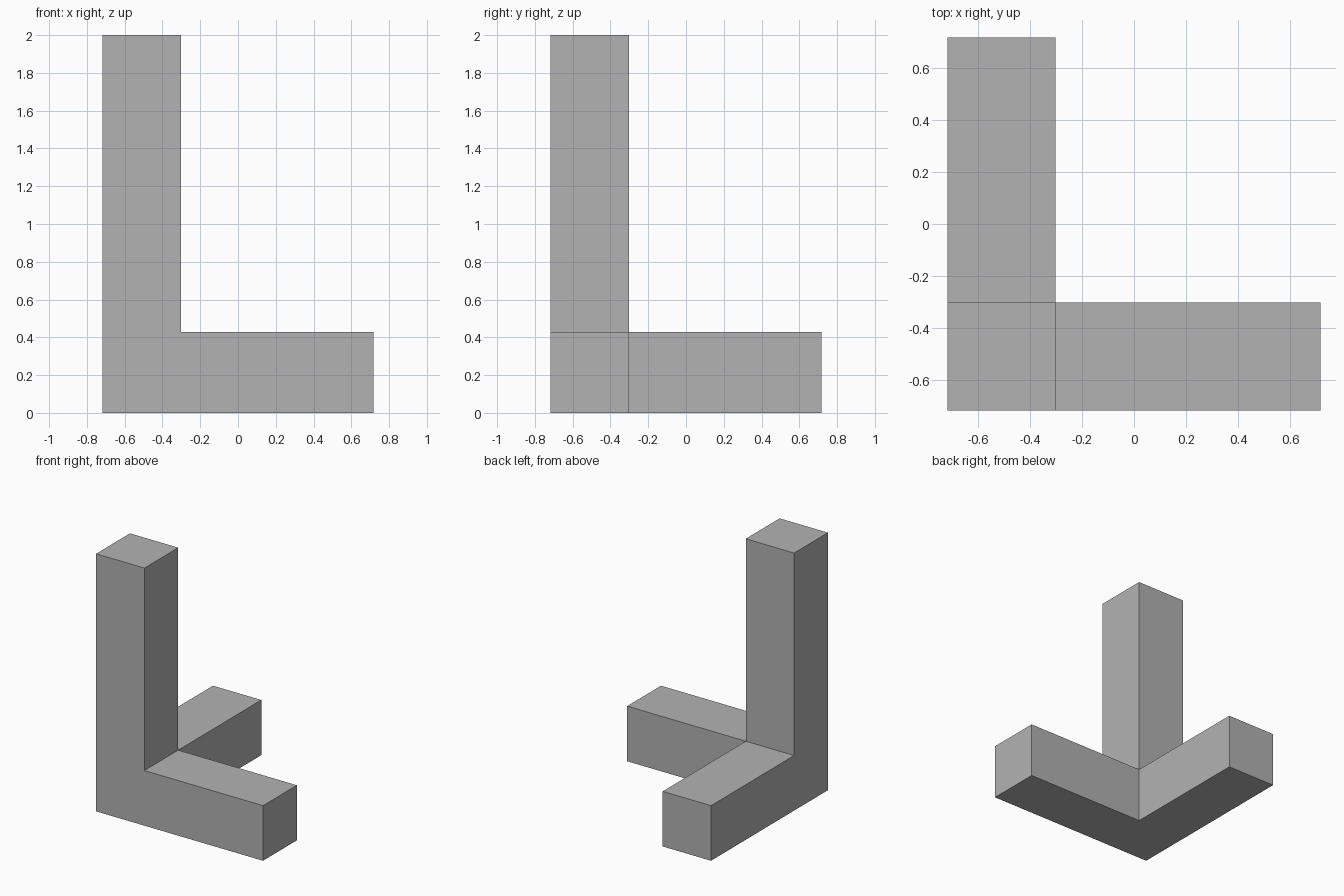
import bpy
import bmesh
from mathutils import Vector

default = bpy.data.objects.get("Cube")
if default:
    bpy.data.objects.remove(default, do_unlink=True)

HALF = 0.717     # half of the footprint
WIDTH = 0.415    # thickness of each arm
BASE = 0.428     # height of the two lying arms
HEIGHT = 2.0

# Plain grey material
grey = bpy.data.materials.new("plain_grey")
grey.use_nodes = True
colour = (0.448, 0.448, 0.448, 1)
grey.diffuse_color = colour
grey.node_tree.nodes["Principled BSDF"].inputs["Base Color"].default_value = colour

# Corner block
bm = bmesh.new()
bmesh.ops.create_cube(bm, size=1)
bmesh.ops.scale(bm, vec=(WIDTH, WIDTH, BASE), verts=bm.verts)
centre = WIDTH / 2 - HALF
bmesh.ops.translate(bm, vec=(centre, centre, BASE / 2), verts=bm.verts)


def extrude_arm(direction, length):
    """Pull the block face that points along direction out into an arm."""
    bm.normal_update()
    face = max(bm.faces, key=lambda f: f.normal.dot(direction))
    result = bmesh.ops.extrude_discrete_faces(bm, faces=[face])
    verts = result["faces"][0].verts
    bmesh.ops.translate(bm, vec=direction * length, verts=verts)


# Two lying arms and the upright post
extrude_arm(Vector((1, 0, 0)), 2 * HALF - WIDTH)
extrude_arm(Vector((0, 1, 0)), 2 * HALF - WIDTH)
# Only the corner block's top is square to z at this corner
bm.normal_update()
top = min((f for f in bm.faces if f.normal.z > 0.9),
          key=lambda f: f.calc_center_median().x + f.calc_center_median().y)
post = bmesh.ops.extrude_discrete_faces(bm, faces=[top])["faces"][0]
bmesh.ops.translate(bm, vec=(0, 0, HEIGHT - BASE), verts=post.verts)

# Weld the arms to the block and merge the flat outer faces
bmesh.ops.remove_doubles(bm, verts=bm.verts, dist=0.0001)
bmesh.ops.dissolve_limit(bm, angle_limit=0.01, verts=bm.verts, edges=bm.edges)
bmesh.ops.recalc_face_normals(bm, faces=bm.faces)

mesh = bpy.data.meshes.new("three_arm_corner")
bm.to_mesh(mesh)
bm.free()
mesh.materials.append(grey)
corner = bpy.data.objects.new("three_arm_corner", mesh)
bpy.context.collection.objects.link(corner)
